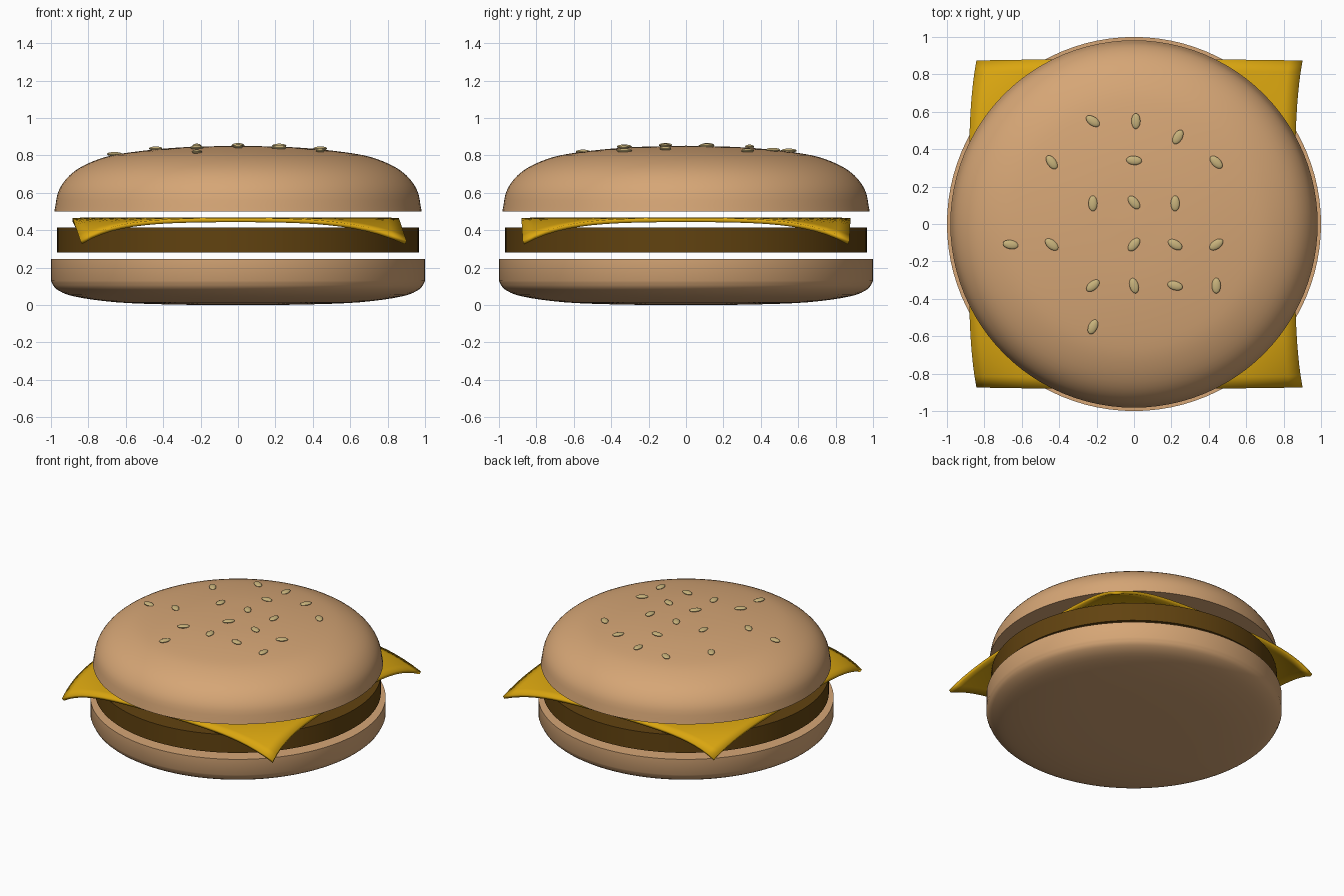
import bpy, bmesh, math
from mathutils import Vector, Matrix

if "Cube" in bpy.data.objects:
    bpy.data.objects.remove(bpy.data.objects["Cube"])


def material(name, rgb):
    m = bpy.data.materials.new(name)
    m.diffuse_color = (*rgb, 1)
    m.use_nodes = True
    m.node_tree.nodes["Principled BSDF"].inputs["Base Color"].default_value = m.diffuse_color
    return m


BUN = material("bread", (0.67, 0.38, 0.18))
MEAT = material("meat", (0.12, 0.055, 0.005))
CHEESE = material("cheese", (0.70, 0.38, 0.005))
SEED = material("sesame", (0.58, 0.45, 0.20))


def finish(bm, name, mat):
    me = bpy.data.meshes.new(name)
    bm.to_mesh(me)
    bm.free()
    me.materials.append(mat)
    ob = bpy.data.objects.new(name, me)
    bpy.context.collection.objects.link(ob)
    bpy.ops.object.select_all(action='DESELECT')
    ob.select_set(True)
    bpy.context.view_layer.objects.active = ob
    bpy.ops.object.shade_smooth_by_angle(angle=math.radians(35))
    return ob


def smooth_curve(pts, steps=4):
    """Catmull-Rom curve through (radius, z) points."""
    p = [Vector(q) for q in pts]
    p = [2 * p[0] - p[1]] + p + [2 * p[-1] - p[-2]]
    out = []
    for a, b, c, d in zip(p, p[1:], p[2:], p[3:]):
        for i in range(steps):
            t = i / steps
            out.append(0.5 * (2 * b + (c - a) * t + (2 * a - 5 * b + 4 * c - d) * t * t
                              + (3 * b - a - 3 * c + d) * t ** 3))
    return [tuple(q) for q in out] + [tuple(pts[-1])]


def lathe(name, profile, mat, segments=96):
    bm = bmesh.new()
    vs = [bm.verts.new((r, 0, z)) for r, z in profile]
    es = [bm.edges.new(pair) for pair in zip(vs, vs[1:])]
    bmesh.ops.spin(bm, geom=vs + es, cent=(0, 0, 0), axis=(0, 0, 1),
                   angle=2 * math.pi, steps=segments)
    bmesh.ops.remove_doubles(bm, verts=bm.verts, dist=1e-4)
    bmesh.ops.recalc_face_normals(bm, faces=bm.faces)
    return finish(bm, name, mat)


# Bottom bun: rounded underside, flat cut top
under = smooth_curve([(0, 0), (0.35, 0.003), (0.65, 0.015), (0.875, 0.046),
                      (0.97, 0.085), (1.0, 0.13)])
lathe("bottom_bun", under + [(1.0, 0.247), (0, 0.247)], BUN)

# Patty: plain disc
lathe("patty", [(0, 0.28), (0.967, 0.28), (0.967, 0.415), (0, 0.415)], MEAT)

# Top bun: flat cut underside, domed top
dome = smooth_curve([(0.982, 0.5), (0.955, 0.62), (0.875, 0.715), (0.74, 0.782),
                     (0.58, 0.816), (0.31, 0.843), (0, 0.852)])
lathe("top_bun", [(0, 0.5)] + dome, BUN)

# Cheese slice: square sheet whose corners droop
bm = bmesh.new()
bmesh.ops.create_grid(bm, x_segments=28, y_segments=28, size=1)
for v in bm.verts:
    x, y = v.co.x * 0.872, v.co.y * 0.88
    drop = max(0, math.hypot(x, y) - 0.74) ** 3
    v.co = (x - 0.013 + 0.34 * drop, y * (1 - 0.06 * drop), 0.468 - drop)
slice_ob = finish(bm, "cheese_slice", CHEESE)
mod = slice_ob.modifiers.new("thickness", 'SOLIDIFY')
mod.thickness = 0.022
mod.offset = -1


# Sesame seeds: flattened ellipsoids resting on the dome (x, y, angle)
def dome_height(r):
    for (r0, z0), (r1, z1) in zip(dome, dome[1:]):
        if r1 <= r <= r0:
            return z0 + (z1 - z0) * (r0 - r) / (r0 - r1)
    return dome[-1][1]


seeds = [(-.22, .55, -35), (.01, .55, 90), (.235, .465, 60),
         (-.44, .33, -55), (0, .34, -5), (.44, .33, -45),
         (-.22, .11, 90), (0, .115, -50), (.22, .11, 90),
         (-.66, -.11, -10), (-.44, -.11, -40), (0, -.11, 50), (.22, -.11, -30), (.44, -.11, 35),
         (-.22, -.33, 40), (0, -.33, -75), (.22, -.33, -15), (.44, -.33, 90),
         (-.22, -.55, 65)]
for i, (x, y, a) in enumerate(seeds, 1):
    bm = bmesh.new()
    bmesh.ops.create_uvsphere(bm, u_segments=16, v_segments=10, radius=1)
    place = (Matrix.Translation((x, y, dome_height(math.hypot(x, y)) + 0.006))
             @ Matrix.Rotation(math.radians(a), 4, 'Z')
             @ Matrix.Diagonal((0.042, 0.024, 0.011, 1)))
    bmesh.ops.transform(bm, matrix=place, verts=bm.verts)
    finish(bm, f"sesame_seed_{i:02d}", SEED)
